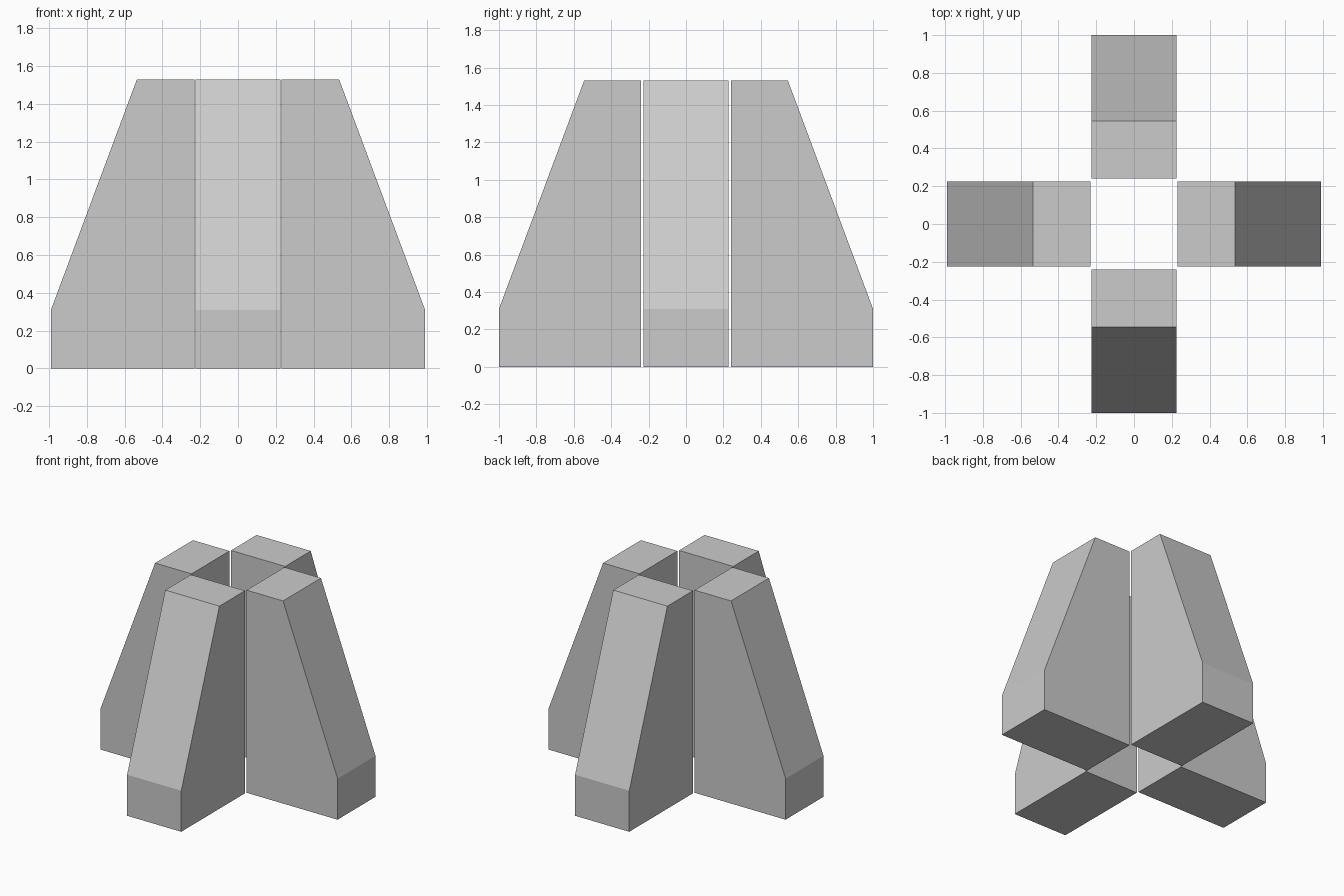
import bpy, bmesh
from math import radians
from mathutils import Matrix

if "Cube" in bpy.data.objects:
    bpy.data.objects.remove(bpy.data.objects["Cube"])

HALF_WIDTH = 0.226
HEIGHT = 1.53


def buttress(name, inner, angle):
    """Extrude a sloped side profile across its width, then turn it into place."""
    profile = [(inner, 0), (inner + 0.76, 0), (inner + 0.76, 0.31),
               (inner + 0.305, HEIGHT), (inner, HEIGHT)]
    bm = bmesh.new()
    face = bm.faces.new([bm.verts.new((x, -HALF_WIDTH, z)) for x, z in profile])
    ext = bmesh.ops.extrude_face_region(bm, geom=[face])
    verts = [v for v in ext["geom"] if isinstance(v, bmesh.types.BMVert)]
    bmesh.ops.translate(bm, verts=verts, vec=(0, 2 * HALF_WIDTH, 0))
    bmesh.ops.recalc_face_normals(bm, faces=bm.faces)
    bm.transform(Matrix.Rotation(radians(angle), 4, 'Z'))
    mesh = bpy.data.meshes.new(name)
    bm.to_mesh(mesh)
    bm.free()
    bpy.context.collection.objects.link(bpy.data.objects.new(name, mesh))


# Four separate buttresses; the front and back pair sit slightly further out
for name, inner, angle in [("right_buttress", 0.23, 0), ("back_buttress", 0.24, 90),
                           ("left_buttress", 0.23, 180), ("front_buttress", 0.24, 270)]:
    buttress(name, inner, angle)
